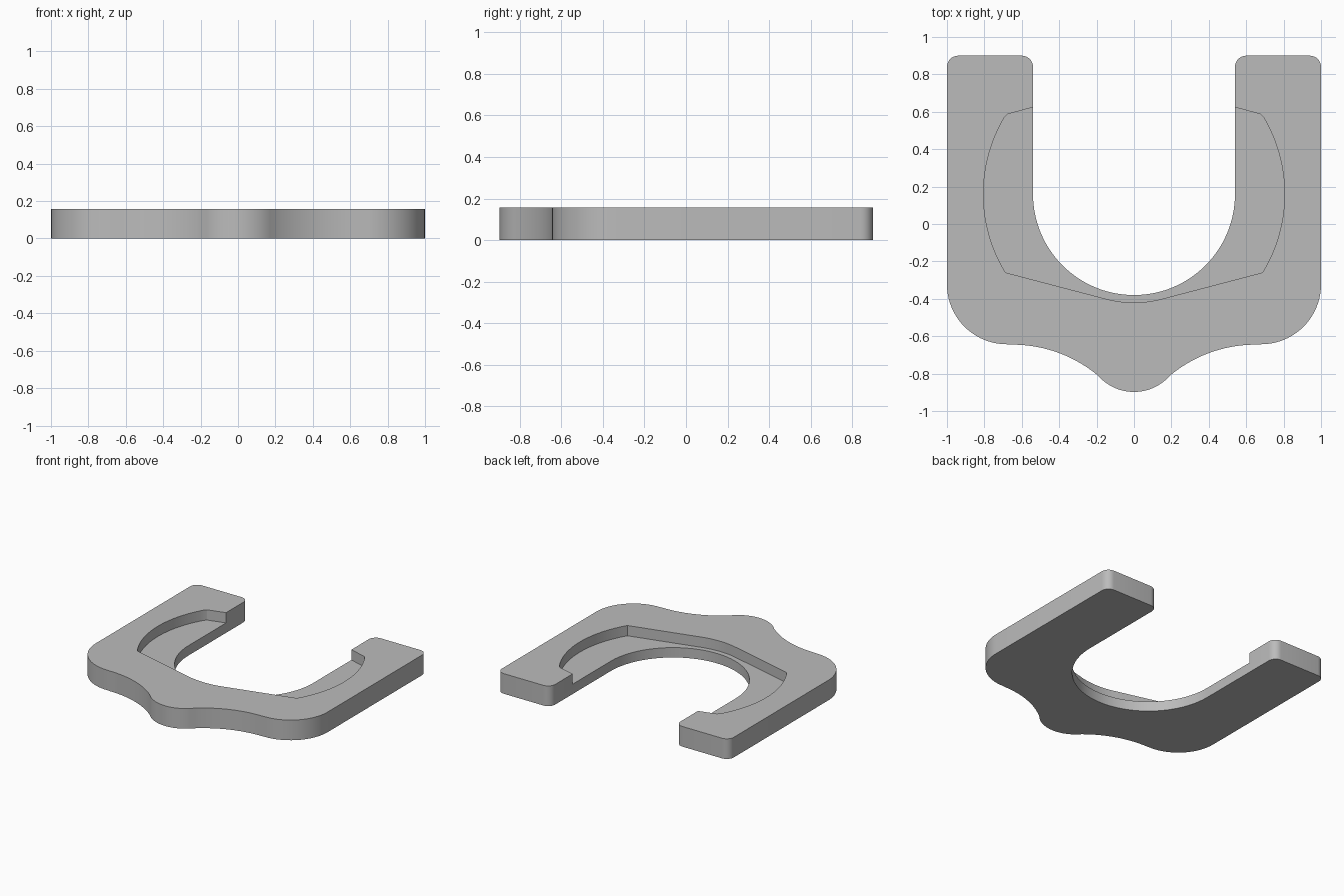
import bpy, bmesh
from math import radians, cos, sin

HEIGHT = 0.157
FLOOR = 0.077

cube = bpy.data.objects.get("Cube")
if cube:
    bpy.data.objects.remove(cube, do_unlink=True)

grey = bpy.data.materials.new("plain grey")
grey.use_nodes = True
colour = (0.5, 0.5, 0.5, 1)
grey.diffuse_color = colour
grey.node_tree.nodes["Principled BSDF"].inputs["Base Color"].default_value = colour


def arc(cx, cy, r, start, end, steps):
    angles = [radians(start + (end - start) * i / steps) for i in range(steps + 1)]
    return [(cx + r * cos(a), cy + r * sin(a)) for a in angles]


def mirrored(half):
    """Close a right-hand half outline with its reflection in x."""
    return half + [(-x, y) for x, y in reversed(half) if x > 1e-4]


def prism(name, outline, z0, z1):
    bm = bmesh.new()
    face = bm.faces.new([bm.verts.new((x, y, z0)) for x, y in outline])
    side = bmesh.ops.extrude_face_region(bm, geom=[face])["geom"]
    top = [v for v in side if isinstance(v, bmesh.types.BMVert)]
    bmesh.ops.translate(bm, verts=top, vec=(0, 0, z1 - z0))
    bmesh.ops.remove_doubles(bm, verts=bm.verts, dist=1e-5)
    bmesh.ops.recalc_face_normals(bm, faces=bm.faces)
    mesh = bpy.data.meshes.new(name)
    bm.to_mesh(mesh)
    bm.free()
    mesh.materials.append(grey)
    obj = bpy.data.objects.new(name, mesh)
    bpy.context.collection.objects.link(obj)
    return obj


# Outer edge: nose, concave shoulder, corner, arm end, then the round opening
outer = (arc(0, -0.643, 0.255, -90, -47.9, 10)
         + arc(0.65, -1.36, 0.715, 132.1, 90, 16)[1:]
         + arc(0.68, -0.323, 0.32, -90, 0, 20)
         + arc(0.94, 0.84, 0.06, 0, 90, 8)
         + arc(0.6, 0.84, 0.06, 90, 180, 8)
         + arc(0, 0.16, 0.54, 0, -90, 32))
# The first and last points lie on the mirror line
opening_bottom = outer.pop()
left = [(-x, y) for x, y in reversed(outer[1:])]
body = prism("u_shaped_plate", outer + [opening_bottom] + left, 0, HEIGHT)

# Stepped recess around the opening
recess = (arc(0, 0.16, 0.58, -90, -75, 8)
          + arc(0, 0.16, 0.805, -31.4, 30.5, 28)
          + [(0.677, 0.587), (0.5, 0.635)])
cutter = prism("recess_cutter", mirrored(recess), FLOOR, HEIGHT + 0.1)
cutter.hide_render = True

cut = body.modifiers.new("recess", "BOOLEAN")
cut.operation = "DIFFERENCE"
cut.solver = "EXACT"
cut.object = cutter
bpy.ops.object.select_all(action="DESELECT")
body.select_set(True)
bpy.context.view_layer.objects.active = body
bpy.ops.object.modifier_apply(modifier=cut.name)
bpy.data.objects.remove(cutter, do_unlink=True)
bpy.ops.object.shade_smooth_by_angle(angle=radians(30))
